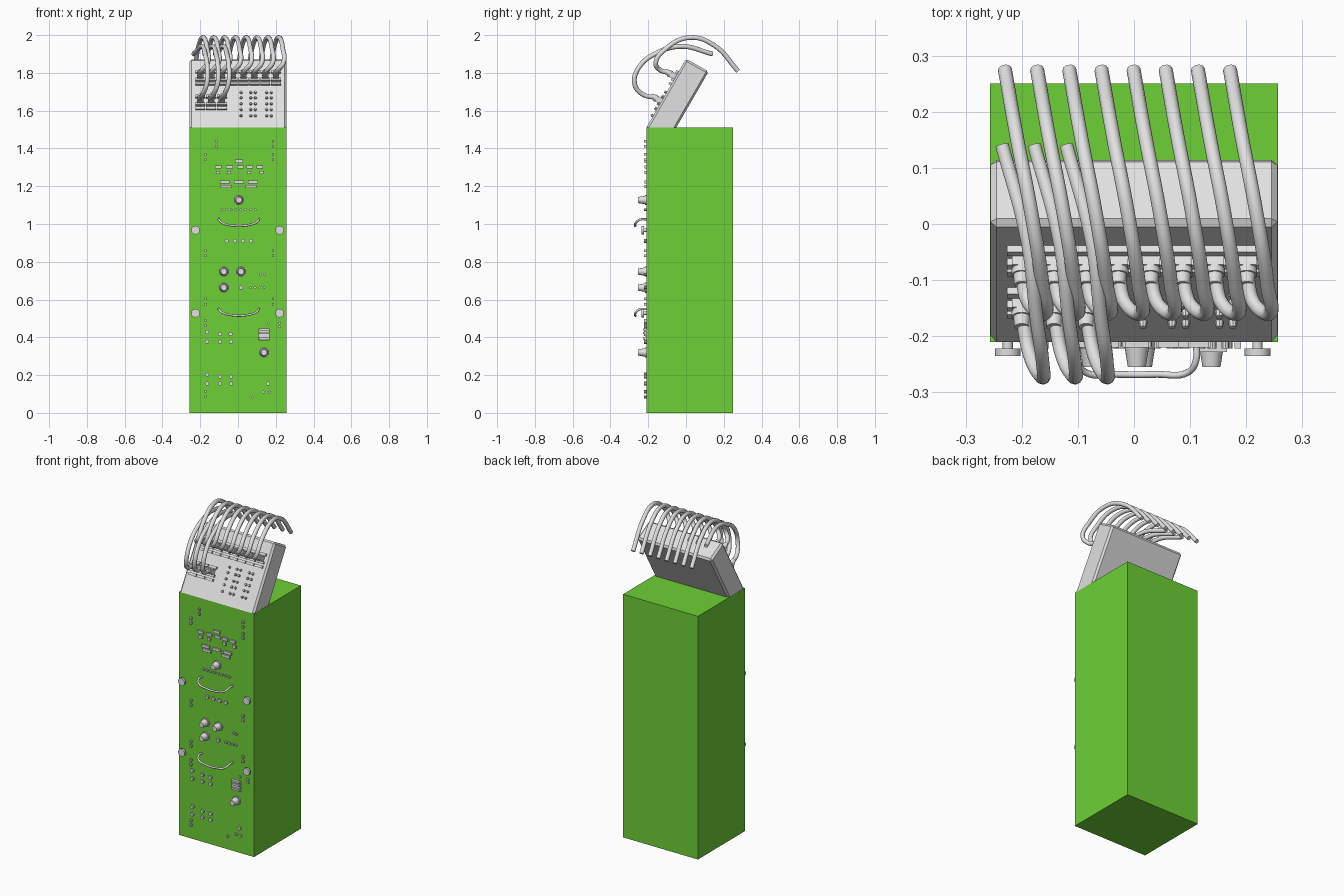
import bpy, bmesh, math
from mathutils import Matrix, Vector

if "Cube" in bpy.data.objects:
    bpy.data.objects.remove(bpy.data.objects["Cube"])


def material(name, rgb):
    m = bpy.data.materials.new(name)
    m.diffuse_color = (*rgb, 1)
    m.use_nodes = True
    m.node_tree.nodes["Principled BSDF"].inputs["Base Color"].default_value = m.diffuse_color
    return m


GREEN = material("green", (0.155, 0.63, 0.037))
GREY = material("light grey", (0.75, 0.75, 0.75))


def frame(origin, up, normal):
    """Panel frame: local x = right, y = up the panel, z = out of it."""
    m = Matrix((Vector((1, 0, 0)), Vector(up), Vector(normal))).transposed().to_4x4()
    m.translation = origin
    return m


S, C = 0.5, math.cos(math.radians(30))
FRONT = frame((0, -0.21, 0), (0, 0, 1), (0, -1, 0))
SLOPE = frame((0, -0.21, 1.51), (0, S, C), (0, -C, S))


def finish(bm, name, mat, smooth=True):
    bmesh.ops.recalc_face_normals(bm, faces=bm.faces)
    me = bpy.data.meshes.new(name)
    bm.to_mesh(me)
    bm.free()
    me.materials.append(mat)
    ob = bpy.data.objects.new(name, me)
    bpy.context.collection.objects.link(ob)
    if smooth:
        bpy.ops.object.select_all(action='DESELECT')
        ob.select_set(True)
        bpy.context.view_layer.objects.active = ob
        bpy.ops.object.shade_smooth_by_angle(angle=math.radians(35))
    return ob


def box(bm, fr, u, v, w, h, n0, n1):
    mat = fr @ Matrix.Translation((u, v, (n0 + n1) / 2)) @ Matrix.Diagonal((w, h, n1 - n0, 1))
    bmesh.ops.create_cube(bm, size=1, matrix=mat)


def cone(bm, fr, u, v, r0, r1, n0, n1, seg=16):
    bmesh.ops.create_cone(bm, cap_ends=True, segments=seg, radius1=r0, radius2=r1, depth=n1 - n0,
                          matrix=fr @ Matrix.Translation((u, v, (n0 + n1) / 2)))


def tube(name, pts, radius):
    cu = bpy.data.curves.new(name, 'CURVE')
    cu.dimensions = '3D'
    cu.bevel_depth, cu.bevel_resolution, cu.resolution_u = radius, 3, 8
    cu.use_fill_caps = True
    sp = cu.splines.new('BEZIER')
    sp.bezier_points.add(len(pts) - 1)
    for bp, p in zip(sp.bezier_points, pts):
        bp.co = p
        bp.handle_left_type = bp.handle_right_type = 'AUTO'
    sp.use_smooth = True
    cu.materials.append(GREY)
    ob = bpy.data.objects.new(name, cu)
    bpy.context.collection.objects.link(ob)
    bpy.ops.object.select_all(action='DESELECT')
    ob.select_set(True)
    bpy.context.view_layer.objects.active = ob
    bpy.ops.object.convert(target='MESH')


# Cabinet
bm = bmesh.new()
box(bm, Matrix(), 0, 0.02, 0.514, 0.46, 0, 1.51)
finish(bm, "cabinet", GREEN, False)

# Tilted connector box with chamfered upper edges
bm = bmesh.new()
profile = [(-0.21, 1.51), (0, 1.875), (0.12, 1.807), (-0.052, 1.51)]
face = bm.faces.new([bm.verts.new((-0.256, y, z)) for y, z in profile])
ext = bmesh.ops.extrude_face_region(bm, geom=[face])
bmesh.ops.translate(bm, vec=(0.512, 0, 0), verts=[g for g in ext["geom"] if isinstance(g, bmesh.types.BMVert)])
bmesh.ops.recalc_face_normals(bm, faces=bm.faces)
bmesh.ops.bevel(bm, geom=[e for e in bm.edges if max(v.co.z for v in e.verts) > 1.6],
                offset=0.011, segments=1, affect='EDGES')
finish(bm, "connector_box", GREY, False)

# Sockets, plugs and cables
UPPER = [(0, -0.09, 1.80), (0.012, -0.14, 1.817), (0.04, -0.16, 1.855), (0.037, -0.11, 1.925),
         (0.017, 0.02, 1.987), (-0.008, 0.15, 1.945), (-0.03, 0.275, 1.81)]
LOWER = [(0, -0.16, 1.668), (0.015, -0.235, 1.69), (0.036, -0.273, 1.75), (0.037, -0.245, 1.835),
         (0.026, -0.165, 1.90), (0.01, -0.03, 1.94), (-0.035, 0.14, 1.90)]
sockets, plugs = bmesh.new(), bmesh.new()
for row, v, path, count in (("upper", 0.31, UPPER, 8), ("lower", 0.16, LOWER, 3)):
    for i in range(count):
        x = -0.2 + 0.0573 * i
        for dv in (-0.045, -0.02, 0.027):
            box(sockets, SLOPE, x, v + dv, 0.052, 0.015, -0.005, 0.014)
        box(plugs, SLOPE, x, v, 0.034, 0.034, 0, 0.03)
        cone(plugs, SLOPE, x, v, 0.018, 0.018, 0.03, 0.042)
        cone(plugs, SLOPE, x, v, 0.015, 0.013, 0.042, 0.062)
        tube(f"{row}_cable_{i + 1}", [(x + dx, y, z) for dx, y, z in path], 0.0125)
finish(sockets, "sockets", GREY, False)
finish(plugs, "plugs", GREY)

# Small pins on the connector box
bm = bmesh.new()
for u in (0.016, 0.068, 0.092, 0.152, 0.176):
    for z in (1.70, 1.672, 1.64, 1.61, 1.577):
        cone(bm, SLOPE, u, (z - 1.515) / C, 0.008, 0.006, 0, 0.012, 8)
finish(bm, "connector_pins", GREY)

# Rotary knobs
bm = bmesh.new()
for u, v in ((0.005, 1.127), (-0.075, 0.748), (0.016, 0.748), (-0.075, 0.663), (0.138, 0.32)):
    cone(bm, FRONT, u, v, 0.027, 0.027, 0, 0.008, 24)
    cone(bm, FRONT, u, v, 0.022, 0.016, 0.008, 0.045, 24)
finish(bm, "knobs", GREY)

# Side thumbwheels on stems
bm = bmesh.new()
for u in (-0.225, 0.22):
    for v in (0.967, 0.528):
        cone(bm, FRONT, u, v, 0.009, 0.009, 0, 0.012)
        cone(bm, FRONT, u, v, 0.023, 0.023, 0.012, 0.025, 12)
finish(bm, "thumbwheels", GREY)

# Curved pull handles
for i, z in enumerate((1.025, 0.55)):
    tube(f"handle_{i + 1}", [(-0.1, -0.205, z), (-0.1, -0.245, z - 0.002), (-0.085, -0.265, z - 0.018),
                             (-0.03, -0.268, z - 0.033), (0.04, -0.268, z - 0.033),
                             (0.095, -0.265, z - 0.018), (0.11, -0.245, z - 0.002), (0.11, -0.205, z)], 0.006)

# Rectangular indicator plates
bm = bmesh.new()
PLATES = ((1.332, 0.042, (0.005,)), (1.302, 0.036, (-0.105, -0.045, 0.012, 0.062, 0.115)),
          (1.272, 0.022, (-0.105, -0.048, 0.058, 0.125)), (1.222, 0.052, (-0.07, 0.005, 0.08)),
          (1.198, 0.058, (-0.063, 0.068)))
for z, w, us in PLATES:
    for u in us:
        box(bm, FRONT, u, z, w, 0.017, 0, 0.01)
finish(bm, "indicator_plates", GREY, False)

# Push buttons in rows
bm = bmesh.new()
BUTTONS = ((1.075, [-0.088 + 0.0257 * i for i in range(8)], 0.007),
           (0.91, (-0.06, -0.017, 0.026, 0.068), 0.011),
           (0.733, (0.12, 0.14), 0.007), (0.663, (0.068, 0.09, 0.115, 0.138), 0.007),
           (0.663, (0.016,), 0.011),
           (0.428, (-0.163,), 0.011), (0.417, (-0.095, -0.04), 0.011),
           (0.377, (-0.163, -0.095, -0.037), 0.011),
           (0.202, (-0.163,), 0.011), (0.192, (-0.095, -0.037), 0.011),
           (0.155, (-0.163, -0.095, -0.037, 0.16), 0.011),
           (0.11, (0.135, 0.168), 0.008), (0.083, (0.078,), 0.007),
           (0.475, (0.163, 0.22), 0.007), (0.455, (0.22,), 0.007))
for z, us, r in BUTTONS:
    for u in us:
        cone(bm, FRONT, u, z, r, r, 0, 0.012, 10)
finish(bm, "buttons", GREY)

# Toggle switches in vertical pairs
bm = bmesh.new()
for u, z in ((-0.115, 1.425), (0.185, 1.425), (-0.172, 1.355), (0.185, 1.355), (-0.172, 0.845),
             (0.185, 0.845), (-0.172, 0.59), (0.185, 0.59), (-0.172, 0.475), (-0.172, 0.1)):
    for dz in (-0.014, 0.014):
        box(bm, FRONT, u, z + dz, 0.011, 0.014, 0, 0.012)
finish(bm, "toggles", GREY, False)

# Slotted switch block
bm = bmesh.new()
box(bm, FRONT, 0.138, 0.415, 0.058, 0.062, 0, 0.008)
for dz in (-0.02, 0.008, 0.026):
    box(bm, FRONT, 0.138, 0.415 + dz, 0.056, 0.012, 0.008, 0.018)
finish(bm, "switch_block", GREY, False)
